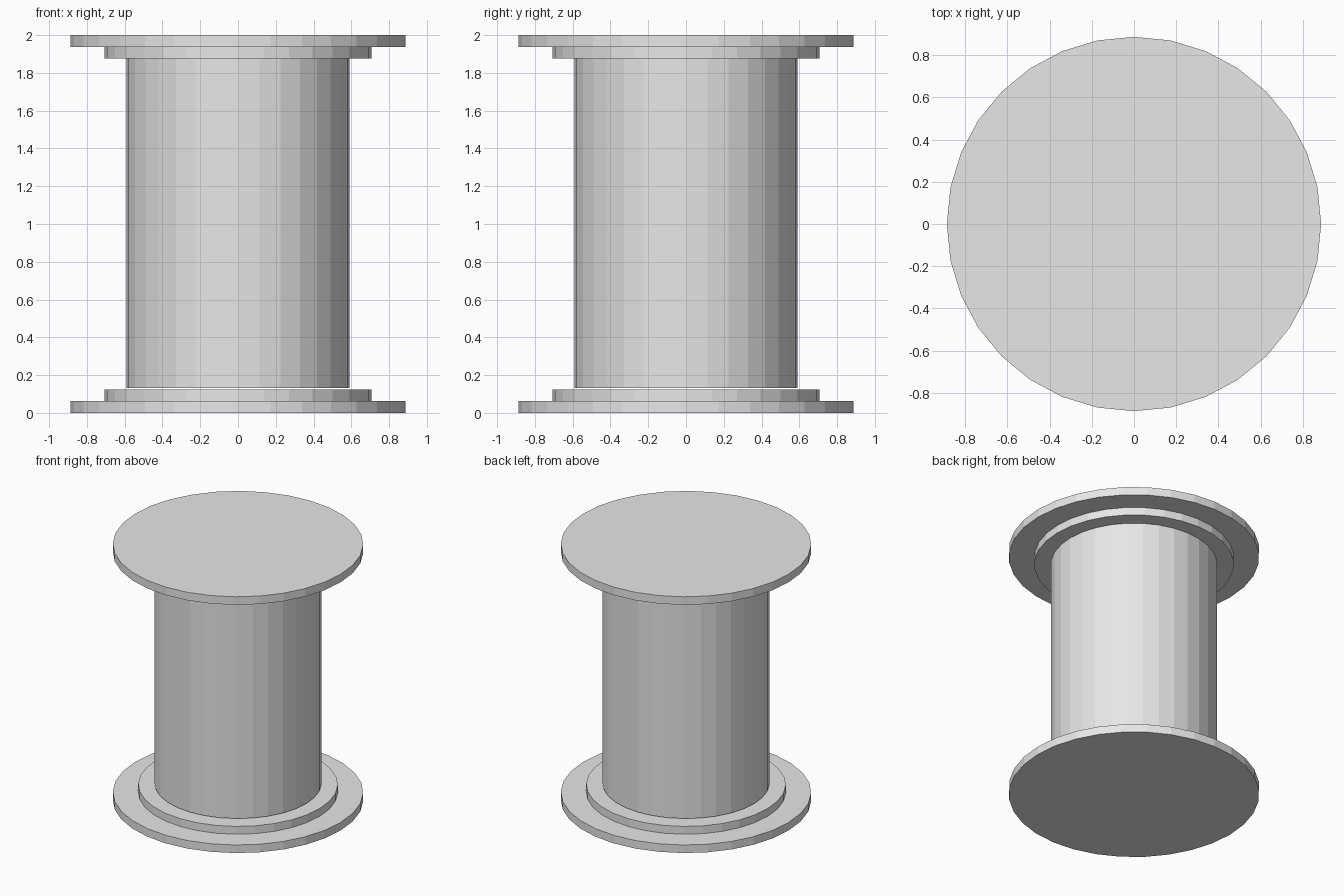
import bpy

cube = bpy.data.objects.get("Cube")
if cube:
    bpy.data.objects.remove(cube, do_unlink=True)

grey = bpy.data.materials.new("light_grey")
grey.use_nodes = True
colour = (0.8, 0.8, 0.8, 1)
grey.diffuse_color = colour
grey.node_tree.nodes["Principled BSDF"].inputs["Base Color"].default_value = colour

HEIGHT = 2.0
SIDES = 32


def disc(name, radius, bottom, top):
    """Flat-shaded closed cylinder between two heights."""
    bpy.ops.mesh.primitive_cylinder_add(
        vertices=SIDES, radius=radius, depth=top - bottom,
        location=(0, 0, (bottom + top) / 2))
    obj = bpy.context.object
    obj.name = name
    obj.data.name = name
    obj.data.materials.append(grey)
    return obj


# Central drum, with a hairline gap to the collars
disc("drum", 0.59, 0.131, HEIGHT - 0.125)

# Matching flange and collar at each end
for part, radius, low, high in (("flange", 0.886, 0, 0.063),
                                ("collar", 0.706, 0.063, 0.124)):
    disc("bottom_" + part, radius, low, high)
    disc("top_" + part, radius, HEIGHT - high, HEIGHT - low)
